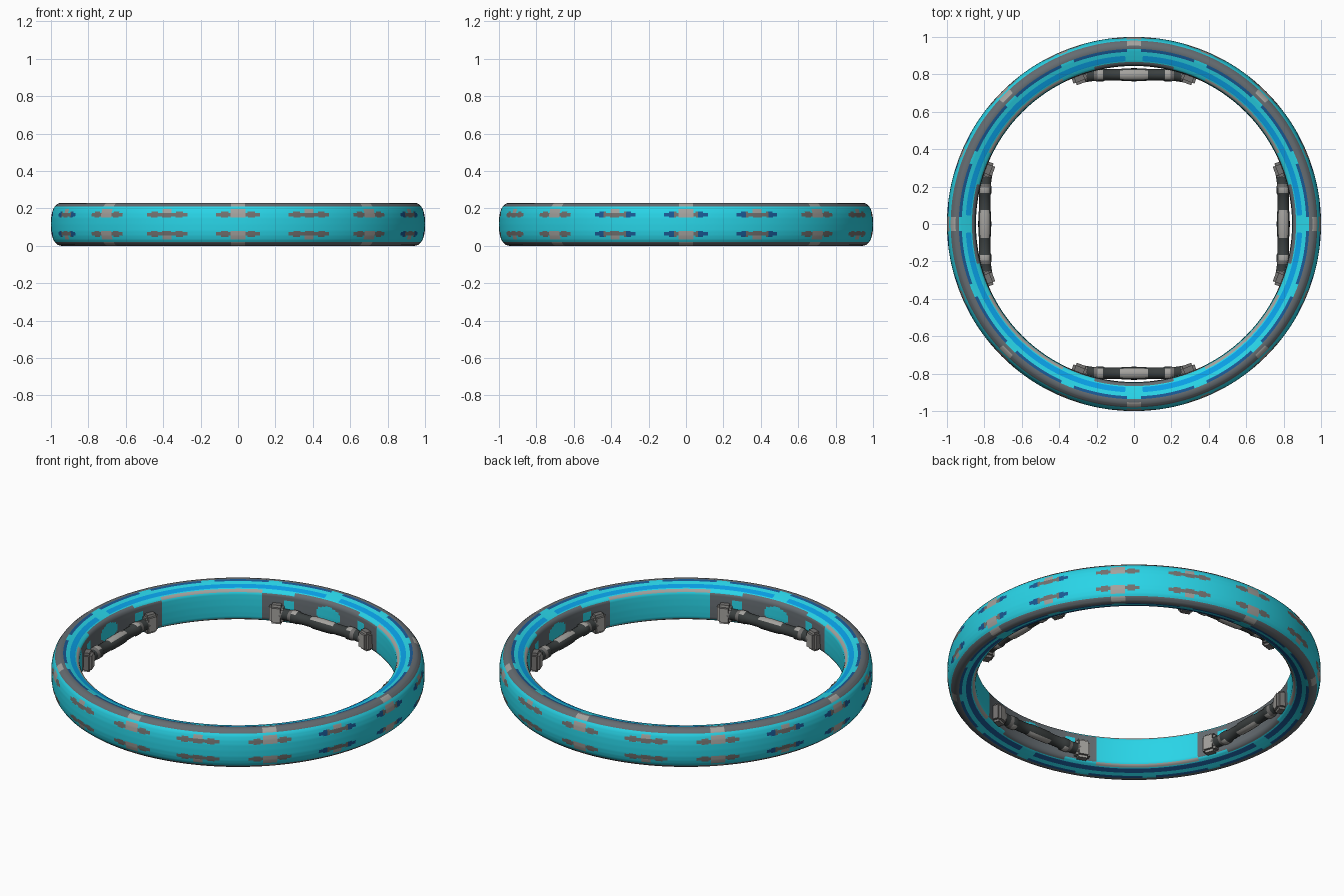
import bpy, bmesh, math
from mathutils import Matrix, Vector

if "Cube" in bpy.data.objects:
    bpy.data.objects.remove(bpy.data.objects["Cube"])

ZC = 0.115          # mid height of the ring
ZH = 0.088          # mid height of the handles
COLS = 480          # steps round the ring


def material(name, rgb):
    m = bpy.data.materials.new(name)
    m.diffuse_color = (*rgb, 1)
    m.use_nodes = True
    m.node_tree.nodes["Principled BSDF"].inputs["Base Color"].default_value = m.diffuse_color
    return m


MATS = [
    material("cyan", (0.022, 0.66, 0.80)),
    material("blue", (0.003, 0.36, 0.82)),
    material("grey", (0.17, 0.165, 0.16)),
    material("light_grey", (0.37, 0.36, 0.34)),
    material("dark_blue", (0.010, 0.10, 0.30)),
    material("charcoal", (0.043, 0.050, 0.050)),
    material("slate", (0.13, 0.15, 0.165)),
]
CYAN, BLUE, GREY, LIGHT, NAVY, CHARCOAL, SLATE = range(7)


def finish(bm, name):
    bmesh.ops.recalc_face_normals(bm, faces=bm.faces)
    me = bpy.data.meshes.new(name)
    bm.to_mesh(me)
    bm.free()
    for m in MATS:
        me.materials.append(m)
    ob = bpy.data.objects.new(name, me)
    bpy.context.collection.objects.link(ob)
    for o in bpy.context.selected_objects:
        o.select_set(False)
    ob.select_set(True)
    bpy.context.view_layer.objects.active = ob
    bpy.ops.object.shade_smooth_by_angle(angle=math.radians(40))
    return ob


def densify(points, step):
    out = []
    for a, b in zip(points, points[1:] + points[:1]):
        n = max(1, round((Vector(b) - Vector(a)).length / step))
        out += [tuple(Vector(a).lerp(Vector(b), i / n)) for i in range(n)]
    return out


# Distance in degrees to the nearest multiple of a step
def off(angle, step):
    return abs((angle + step / 2) % step - step / 2)


# Paint rule for the ring: r and z of the face centre, angle in degrees
def ring_colour(r, z, ang):
    h = abs(z - ZC)
    knot = off(ang, 22.5)
    axis = off(ang, 90)
    if r > 0.94:
        if h > 0.092:                                   # edge bands
            return LIGHT if off(ang, 45) < 2.5 and h < 0.113 else SLATE
        big = off(ang, 45) < 11
        # paired patches on the outer wall
        if knot < (2.4 if big else 1.6) and 0.034 < h < 0.08:
            return LIGHT if big or h > 0.06 else GREY
        wing = 0.018 if 2.8 < knot < 5.6 else 0.011
        if knot < 6.8 and abs(h - 0.05) < wing:
            side = min(ang % 360, 360 - ang % 360)
            side = min(side, 180 - side)
            return NAVY if side < 30 and knot > 4 else GREY
        return CYAN
    if r > 0.853:                                       # sloped rims
        top = z > ZC
        if 0.923 < r < 0.934:
            return NAVY if knot > 2 else CYAN
        if 0.87 < r < 0.902 and axis > 3:
            return BLUE if top else NAVY
        if r < 0.868:
            if axis < 14:
                return SLATE
            return LIGHT if axis > 26 else CYAN
        return CYAN
    # inner wall with grey panels behind the handles
    if axis < 26:
        if (axis / 5.5) ** 2 + ((z - 0.13) / 0.045) ** 2 < 1:
            return CYAN
        if 14 < axis < 18 and 0.1 < z < 0.16:
            return CYAN
        return SLATE
    return NAVY if h > 0.075 else CYAN


# Ring: rounded section swept round the vertical axis
half = [(1.0, 0), (0.999, 0.035), (0.995, 0.06), (0.988, 0.082), (0.976, 0.10),
        (0.962, 0.111), (0.945, 0.115), (0.928, 0.112), (0.90, 0.103),
        (0.872, 0.093), (0.855, 0.083), (0.848, 0.07), (0.846, 0.04), (0.845, 0)]
section = [(r, ZC + h) for r, h in half] + [(r, ZC - h) for r, h in half[-2:0:-1]]
section = densify(section, 0.007)
bm = bmesh.new()
rows = []
for i in range(COLS):
    a = 2 * math.pi * i / COLS
    rows.append([bm.verts.new((r * math.cos(a), r * math.sin(a), z)) for r, z in section])
n = len(section)
for i in range(COLS):
    p, q = rows[i], rows[(i + 1) % COLS]
    ang = 360 * (i + 0.5) / COLS
    for j in range(n):
        k = (j + 1) % n
        f = bm.faces.new((p[j], q[j], q[k], p[k]))
        r = (section[j][0] + section[k][0]) / 2
        z = (section[j][1] + section[k][1]) / 2
        f.material_index = ring_colour(r, z, ang)
finish(bm, "ring")

# Handle bar: turned shape along x, as (x, radius, colour of the next length)
right = [(0.0, 0.035, LIGHT), (0.06, 0.034, LIGHT), (0.075, 0.030, CHARCOAL),
         (0.155, 0.030, CHARCOAL), (0.165, 0.036, LIGHT), (0.195, 0.036, GREY),
         (0.215, 0.031, CHARCOAL), (0.25, 0.031, GREY), (0.30, 0.033, GREY)]


def handle_bar(rot):
    bm = bmesh.new()
    for s in (-1, 1):
        prev = None
        for i, (x, rad, col) in enumerate(right):
            y0 = 0.798 - max(0, x - 0.2) * 0.15
            loop = [bm.verts.new((s * x, y0 + rad * math.cos(t * math.pi / 8),
                                  ZH + rad * math.sin(t * math.pi / 8))) for t in range(16)]
            if prev:
                for t in range(16):
                    u = (t + 1) % 16
                    f = bm.faces.new((prev[t], prev[u], loop[u], loop[t]))
                    colour = right[i - 1][2]
                    # light pads only on the top and underside of the grip
                    upright = abs(math.sin((t + 0.5) * math.pi / 8)) > 0.7
                    f.material_index = CHARCOAL if colour == LIGHT and not upright else colour
            prev = loop
        bm.faces.new(prev).material_index = GREY
    bmesh.ops.remove_doubles(bm, verts=bm.verts, dist=0.0005)
    bm.transform(rot)
    finish(bm, "handle_bar")


# Bracket: bevelled block that fixes a bar end to the inner wall
def bracket(rot, side):
    bm = bmesh.new()
    place = (Matrix.Rotation(math.radians(-20.5 * side), 4, 'Z')
             @ Matrix.Translation((0, 0.832, ZH)) @ Matrix.Diagonal((0.08, 0.06, 0.11, 1)))
    bmesh.ops.create_cube(bm, size=1, matrix=place)
    bmesh.ops.bevel(bm, geom=bm.edges[:], offset=0.014, segments=2, affect='EDGES')
    for f in bm.faces:
        f.material_index = LIGHT if f.normal.y < -0.6 else GREY
    bm.transform(rot)
    finish(bm, "handle_bracket")


for quarter in range(4):
    turn = Matrix.Rotation(quarter * math.pi / 2, 4, 'Z')
    handle_bar(turn)
    for side in (-1, 1):
        bracket(turn, side)
